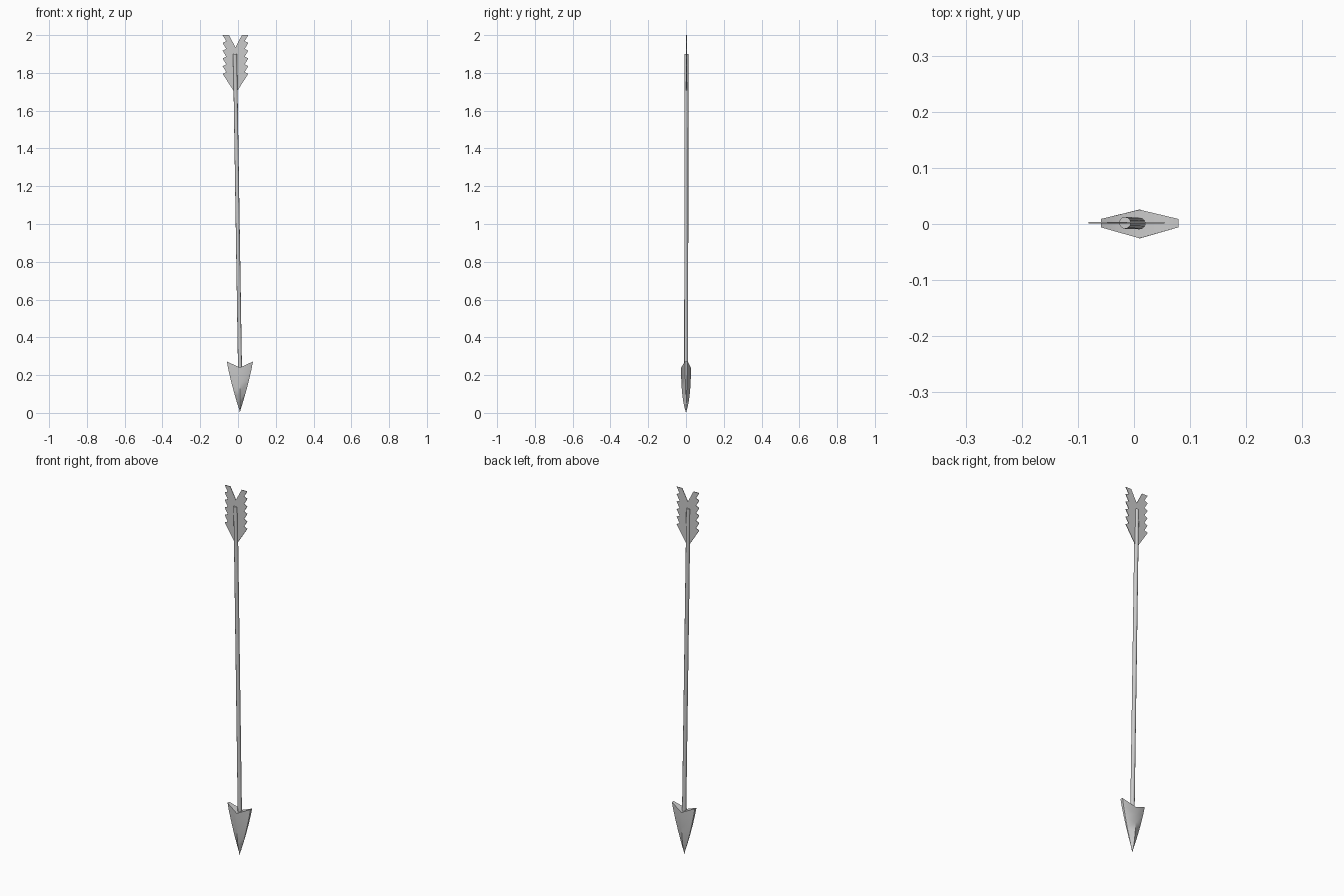
import bpy, bmesh, math
from mathutils import Vector

if "Cube" in bpy.data.objects:
    bpy.data.objects.remove(bpy.data.objects["Cube"])


def make_object(name, bm, smooth_angle=None):
    bmesh.ops.recalc_face_normals(bm, faces=bm.faces)
    mesh = bpy.data.meshes.new(name)
    bm.to_mesh(mesh)
    bm.free()
    ob = bpy.data.objects.new(name, mesh)
    bpy.context.collection.objects.link(ob)
    if smooth_angle:
        bpy.context.view_layer.objects.active = ob
        ob.select_set(True)
        bpy.ops.object.shade_smooth_by_angle(angle=math.radians(smooth_angle))
        ob.select_set(False)
    return ob


# Shaft: thin rod leaning slightly from the head to the feathers
bottom, top = Vector((0.011, 0.001, 0.2)), Vector((-0.016, 0.002, 1.9))
bm = bmesh.new()
rings = [[bm.verts.new(c + Vector((0.0105 * math.cos(a), 0.0105 * math.sin(a), 0)))
          for a in (2 * math.pi * i / 12 for i in range(12))] for c in (bottom, top)]
for i in range(12):
    j = (i + 1) % 12
    bm.faces.new((rings[0][i], rings[0][j], rings[1][j], rings[1][i]))
for ring in rings:
    bm.faces.new(ring)
make_object("shaft", bm, 40)

# Arrowhead: diamond sections growing from the tip, barbs swept up at the back
# each level: fraction of length, half width, half thickness
levels = [(0.06, 0.003, 0.004), (0.13, 0.0095, 0.0085), (0.27, 0.021, 0.0155),
          (0.45, 0.035, 0.021), (0.65, 0.049, 0.0245), (0.85, 0.0615, 0.0258),
          (1.0, 0.069, 0.0255)]
cx = 0.010
bm = bmesh.new()
tip = bm.verts.new((cx, 0, 0))
prev = None
for f, w, t in levels:
    e, ze, zc = 0.006 * f, 0.272 * f, 0.24 * f
    pts = [(w, -e, ze), (w, e + 0.003 * f, ze), (0, t, zc),
           (-w, e + 0.003 * f, ze), (-w, -e, ze), (0, -t, zc)]
    ring = [bm.verts.new((cx + x, y, z)) for x, y, z in pts]
    for i in range(6):
        j = (i + 1) % 6
        if prev:
            bm.faces.new((prev[i], prev[j], ring[j], ring[i]))
        else:
            bm.faces.new((tip, ring[j], ring[i]))
    prev = ring
bm.faces.new((prev[0], prev[1], prev[2], prev[5]))
bm.faces.new((prev[2], prev[3], prev[4], prev[5]))
make_object("arrowhead", bm, 50)

# Feathers: thin plate with saw-tooth edges and a V notch at the end
fx, teeth, z0, pitch = -0.0135, 5, 1.795, 0.041
side = []
for k in range(teeth):
    z = z0 + k * pitch
    side += [(0.068, z), (0.049, z - 0.003 + 0.012)]
side += [(0.068, 2.0), (0.034, 2.0)]
outline = [(0, 1.69)] + side + [(0, 1.935)] + [(-x, z) for x, z in reversed(side)]
bm = bmesh.new()
face = bm.faces.new([bm.verts.new((fx + x, 0.001, z)) for x, z in outline])
ext = bmesh.ops.extrude_face_region(bm, geom=[face])
bmesh.ops.translate(bm, vec=(0, 0.003, 0),
                    verts=[g for g in ext["geom"] if isinstance(g, bmesh.types.BMVert)])
make_object("feathers", bm)
